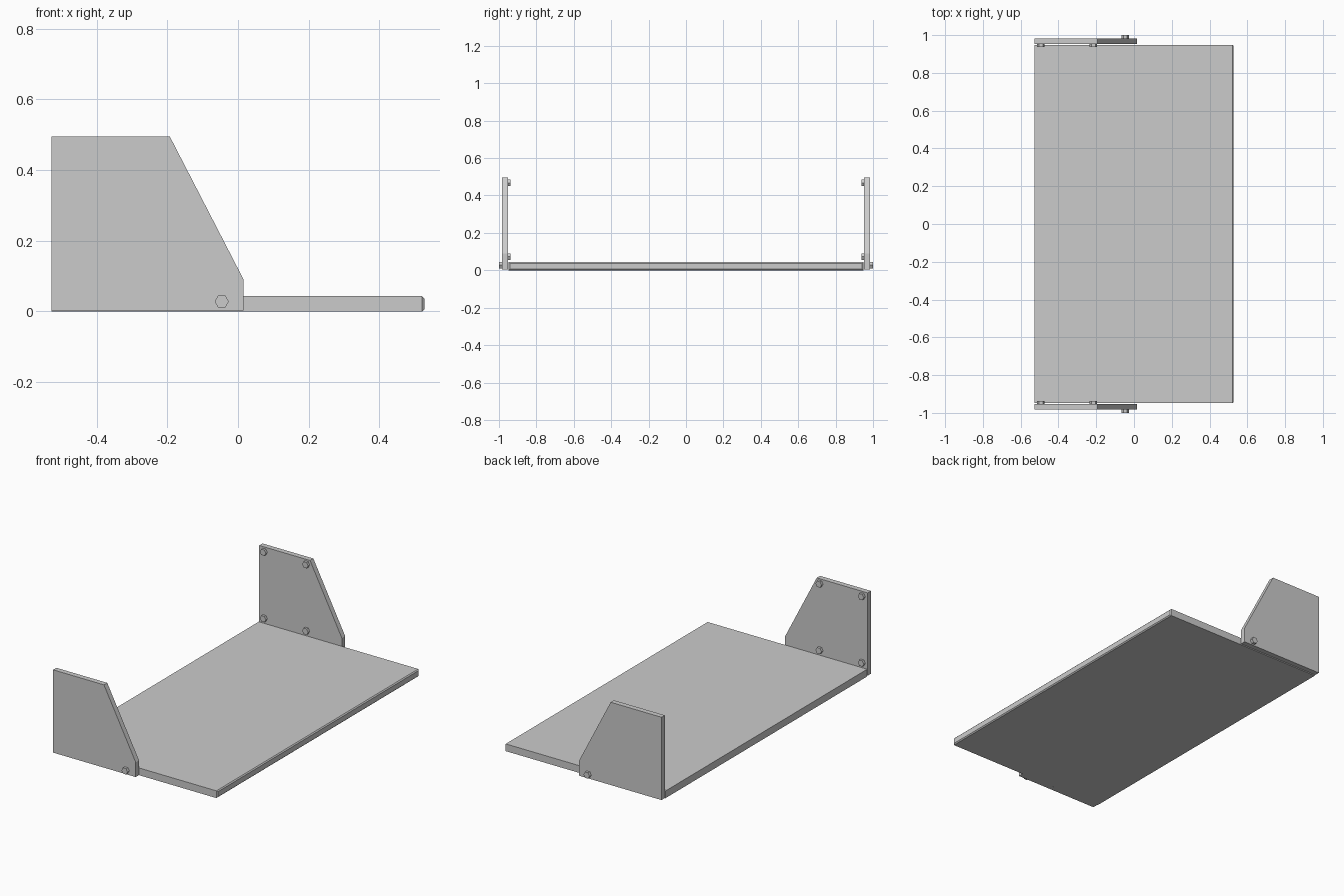
import bpy, bmesh, math

if "Cube" in bpy.data.objects:
    bpy.data.objects.remove(bpy.data.objects["Cube"])


def make_object(name, bm):
    bmesh.ops.recalc_face_normals(bm, faces=bm.faces)
    mesh = bpy.data.meshes.new(name)
    bm.to_mesh(mesh)
    bm.free()
    obj = bpy.data.objects.new(name, mesh)
    bpy.context.collection.objects.link(obj)
    return obj


def extrude_y(name, profile, y0, y1):
    """Extrude an (x, z) outline between two y positions."""
    bm = bmesh.new()
    face = bm.faces.new([bm.verts.new((x, y0, z)) for x, z in profile])
    out = bmesh.ops.extrude_face_region(bm, geom=[face])
    for v in out["geom"]:
        if isinstance(v, bmesh.types.BMVert):
            v.co.y = y1
    return make_object(name, bm)


def hexagon(x, z, r):
    return [(x + r * math.cos(i * math.pi / 3), z + r * math.sin(i * math.pi / 3))
            for i in range(6)]


# Shelf board with its exposed end chamfered all round
bm = bmesh.new()
bmesh.ops.create_cube(bm, size=1)
for v in bm.verts:
    v.co.x *= 1.055
    v.co.y *= 1.896
    v.co.z = (v.co.z + 0.5) * 0.043
rim = [e for e in bm.edges if all(v.co.x > 0.5 for v in e.verts)]
bmesh.ops.bevel(bm, geom=rim, offset=0.006, segments=1, affect='EDGES')
make_object("shelf_board", bm)

# Side brackets and their hex bolts, one set per end
plate = [(-0.5275, 0.003), (0.016, 0.003), (0.016, 0.09),
         (-0.193, 0.495), (-0.5275, 0.495)]
for side, s in (("front", -1), ("back", 1)):
    extrude_y(f"{side}_side_plate", plate, s * 0.952, s * 0.983)
    extrude_y(f"{side}_outer_bolt", hexagon(-0.046, 0.028, 0.02), s * 0.983, s * 1.0)
    for col, x in (("rear", -0.493), ("mid", -0.215)):
        for row, z in (("lower", 0.073), ("upper", 0.468)):
            extrude_y(f"{side}_{col}_{row}_bolt", hexagon(x, z, 0.02),
                      s * 0.937, s * 0.952)
